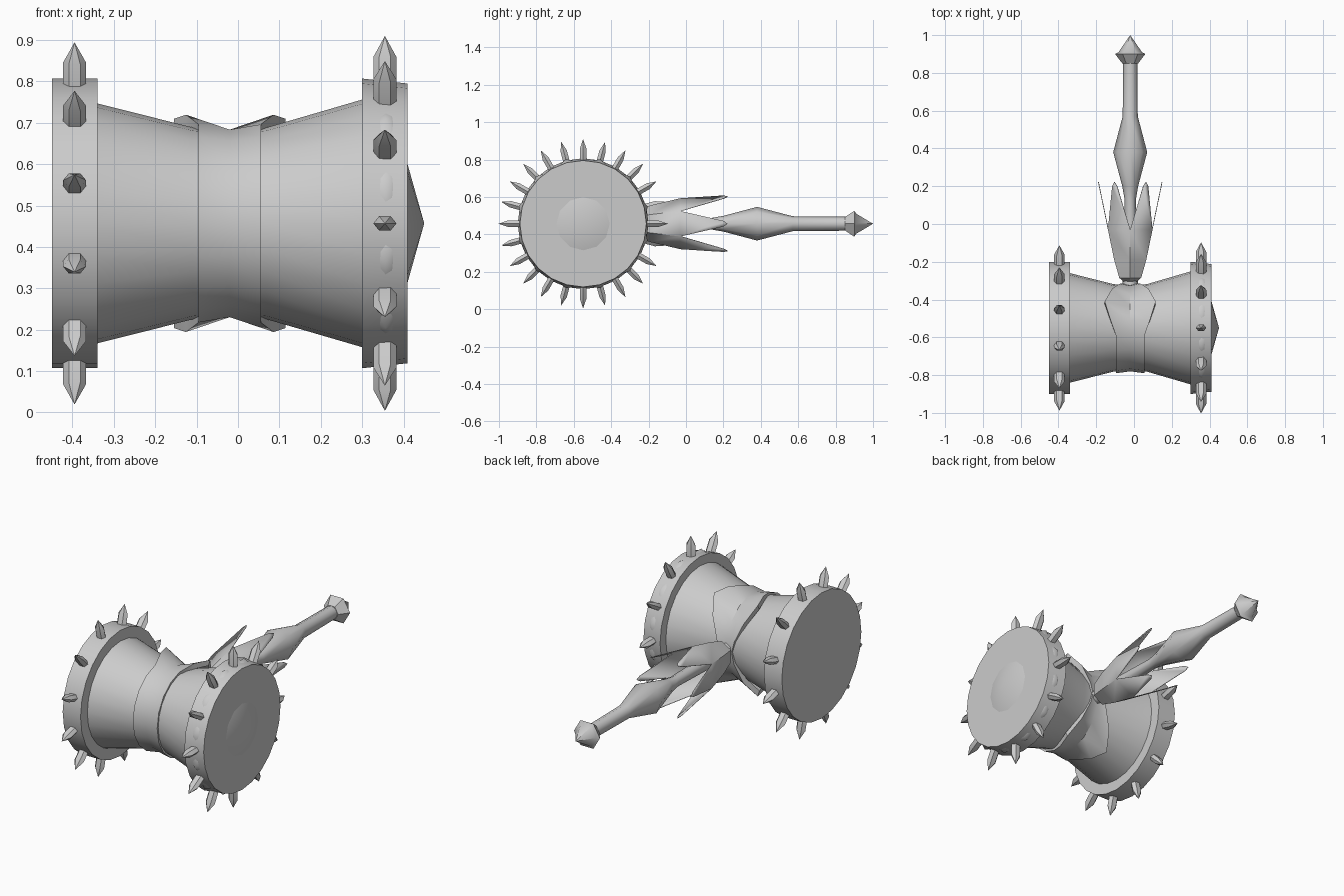
import bpy, bmesh, math
from mathutils import Matrix, Vector

if "Cube" in bpy.data.objects:
    bpy.data.objects.remove(bpy.data.objects["Cube"])

CY, CZ = -0.55, 0.457      # head axis (runs along x)
HX = -0.02                 # handle axis (runs along y)

mat = bpy.data.materials.new("plain_grey")
mat.diffuse_color = (0.6, 0.6, 0.6, 1)
mat.use_nodes = True
mat.node_tree.nodes["Principled BSDF"].inputs["Base Color"].default_value = mat.diffuse_color


def finish(name, bm, angle=35, fix_normals=True):
    if fix_normals:
        bmesh.ops.recalc_face_normals(bm, faces=bm.faces)
    me = bpy.data.meshes.new(name)
    bm.to_mesh(me)
    bm.free()
    me.materials.append(mat)
    ob = bpy.data.objects.new(name, me)
    bpy.context.collection.objects.link(ob)
    bpy.ops.object.select_all(action='DESELECT')
    ob.select_set(True)
    bpy.context.view_layer.objects.active = ob
    bpy.ops.object.shade_smooth_by_angle(angle=math.radians(angle))
    return ob


def add_lathe(bm, profile, sides, place, phase=0.0):
    """Revolve (distance, radius) pairs; place(d, r, a) gives the position."""
    rings = []
    for d, r in profile:
        if r == 0:
            rings.append([bm.verts.new(place(d, 0, 0))])
        else:
            rings.append([bm.verts.new(place(d, r, phase + 2 * math.pi * i / sides))
                          for i in range(sides)])
    for a, b in zip(rings, rings[1:]):
        for i in range(sides):
            j = (i + 1) % sides
            quad = [a[i % len(a)], a[j % len(a)], b[j % len(b)], b[i % len(b)]]
            bm.faces.new(list(dict.fromkeys(quad)))


def along_x(d, r, a):
    return (d, CY + r * math.cos(a), CZ + r * math.sin(a))


def along_y(d, r, a):
    return (HX + r * math.cos(a), d, CZ + r * math.sin(a))


def lathe(name, profile, sides, place, phase=0.0, angle=35):
    bm = bmesh.new()
    add_lathe(bm, profile, sides, place, phase)
    return finish(name, bm, angle)


# Hammer head: waisted drum and two end rims
lathe("head_drum", [(-0.36, 0), (-0.36, 0.295), (-0.11, 0.232), (HX, 0.222),
                    (0.07, 0.232), (0.32, 0.305), (0.32, 0)], 24, along_x)
lathe("left_rim", [(-0.34, 0), (-0.34, 0.35), (-0.45, 0.35), (-0.45, 0)], 24, along_x)
lathe("right_rim", [(0.30, 0), (0.30, 0.35), (0.41, 0.338), (0.41, 0)], 24, along_x)
lathe("striking_point", [(0.405, 0.16), (0.45, 0)], 12, along_x)


# Rings of hexagonal spikes, staggered between the two rims
def radial_ring(name, x, phase, profile, wx, wt, sides):
    bm = bmesh.new()
    for k in range(12):
        t = math.radians(phase + 30 * k)
        out = Vector((0, math.cos(t), math.sin(t)))
        tan = Vector((0, -math.sin(t), math.cos(t)))
        base = Vector((x, CY, CZ))
        add_lathe(bm, profile, sides, lambda d, r, a: base + out * d
                  + Vector((1, 0, 0)) * (r * wx * math.cos(a)) + tan * (r * wt * math.sin(a)))
    return finish(name, bm)


spike = [(0.30, 0), (0.30, 1), (0.402, 1), (0.453, 0)]
radial_ring("left_spikes", -0.395, 15, spike, 0.028, 0.02, 6)
radial_ring("right_spikes", 0.355, 0, spike, 0.028, 0.02, 6)
# Low lens-shaped studs between the right spikes
radial_ring("right_studs", 0.357, 15, [(0.33, 1), (0.357, 0)], 0.032, 0.055, 8)


# Strap around the waist, flaring into points above and below the handle
def strap_at(deg):
    keys = [(0, 0.04, 0.236), (15, 0.055, 0.242), (61, 0.135, 0.289),
            (100, 0.075, 0.243), (180, 0.075, 0.24)]
    for (a, w0, r0), (b, w1, r1) in zip(keys, keys[1:]):
        if deg <= b:
            f = (deg - a) / (b - a)
            return w0 + f * (w1 - w0), r0 + f * (r1 - r0)


bm = bmesh.new()
rows = []
angles = [0, 15, 38, 61, 80, 100, 120, 140, 160, 180]
angles += [-a for a in reversed(angles[1:-1])]
for deg in angles:
    w, r = strap_at(abs(deg))
    t = math.radians(deg)
    rows.append([bm.verts.new(along_x(HX + s * w, rr, t))
                 for s, rr in ((-1, r - 0.03), (-1, r), (0, 0.23), (1, r), (1, r - 0.03))])
for i, a in enumerate(rows):
    b = rows[(i + 1) % len(rows)]
    for k in range(4):
        bm.faces.new((a[k], a[k + 1], b[k + 1], b[k]))
finish("waist_strap", bm)

# Handle with swollen grip
lathe("handle", [(-0.36, 0), (-0.36, 0.045), (-0.30, 0.04), (0.13, 0.03), (0.20, 0.042),
                 (0.38, 0.09), (0.57, 0.04), (0.88, 0.037), (0.88, 0)], 8, along_y, 0, 50)
# Pointed pommel
lathe("pommel", [(0.85, 0), (0.85, 0.042), (0.90, 0.08), (0.91, 0.062), (1.0, 0)],
      6, along_y)

# Six flaring blades forming a crown around the handle
bm = bmesh.new()
for k in range(6):
    t = math.radians(60 * k)

    def point(y, r, side):
        """Point on a hexagon flat; side is the offset across the flat."""
        return bm.verts.new((HX + r * math.cos(t) - side * math.sin(t), y,
                             CZ + r * math.sin(t) + side * math.cos(t)))
    tan30 = math.tan(math.radians(30))
    levels = [(-0.305, 0.035, tan30 * 0.035), (-0.285, 0.058, tan30 * 0.058),
              (-0.19, 0.085, tan30 * 0.085), (-0.03, 0.118, tan30 * 0.118),
              (0.20, 0.166, 0.015)]
    pairs = [(point(y, r, -s), point(y, r, s)) for y, r, s in levels]
    for p, q in zip(pairs, pairs[1:]):
        bm.faces.new((p[0], p[1], q[1], q[0]))
    bm.faces.new((pairs[-1][0], pairs[-1][1], point(0.222, 0.17, 0)))
bmesh.ops.remove_doubles(bm, verts=bm.verts, dist=0.0005)
blades = finish("blade_crown", bm, 25)
shell = blades.modifiers.new("thickness", 'SOLIDIFY')
shell.thickness = 0.004
